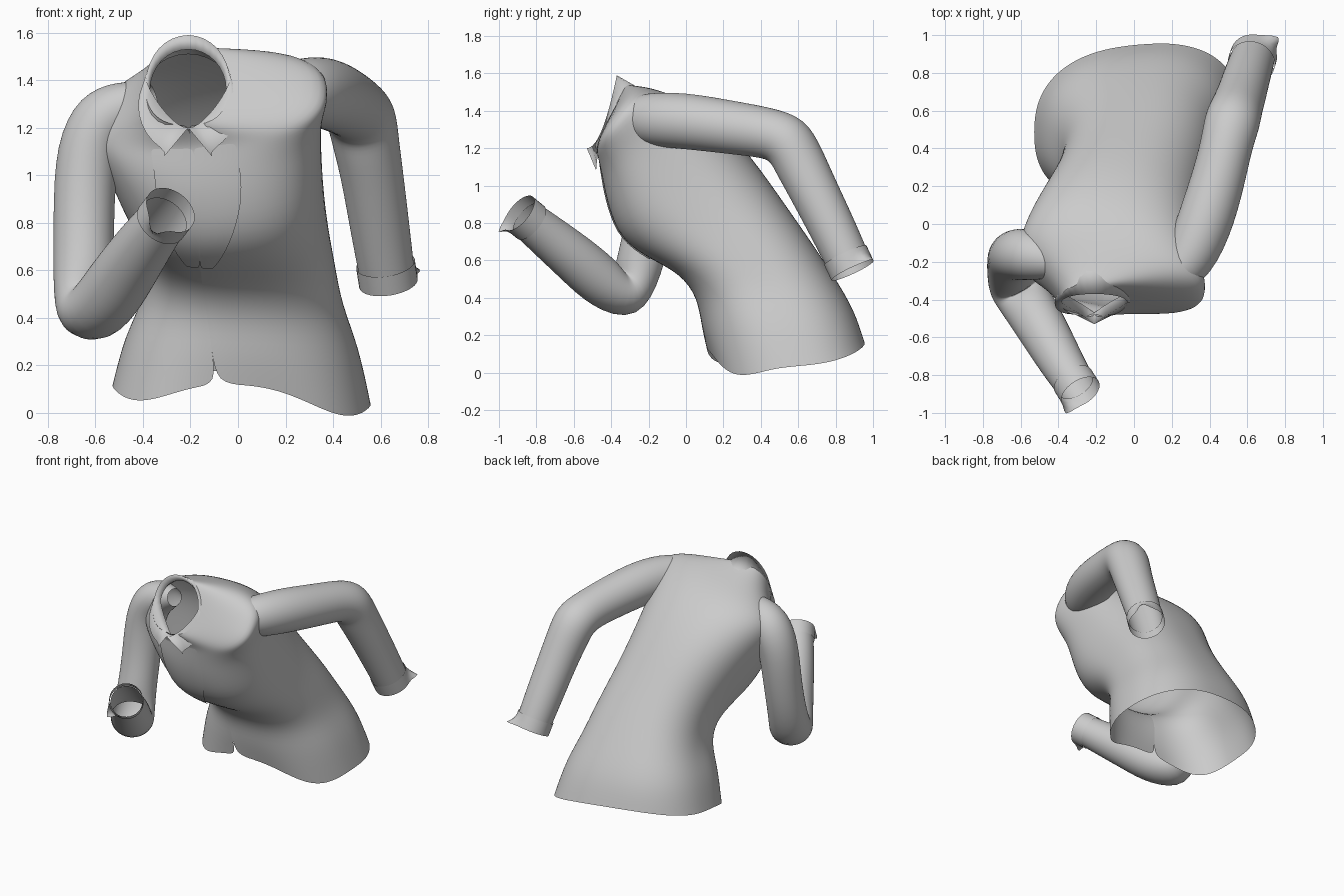
import bpy
import bmesh
from math import sin, cos, asin, pi, copysign
from mathutils import Vector

old = bpy.data.objects.get("Cube")
if old:
    bpy.data.objects.remove(old, do_unlink=True)

# Single cloth colour
cloth = bpy.data.materials.new("grey_cloth")
cloth.use_nodes = True
GREY = (0.6, 0.6, 0.6, 1)
cloth.diffuse_color = GREY
for node in cloth.node_tree.nodes:
    if node.type == 'BSDF_PRINCIPLED':
        node.inputs["Base Color"].default_value = GREY
        node.inputs["Roughness"].default_value = 0.8


def loft(name, rings, closed=False, levels=2):
    """Skin a list of point rings with quads and smooth the result."""
    bm = bmesh.new()
    rows = [[bm.verts.new(p) for p in ring] for ring in rings]
    count = len(rows[0])
    for low, high in zip(rows, rows[1:]):
        for i in range(count if closed else count - 1):
            j = (i + 1) % count
            bm.faces.new((low[i], low[j], high[j], high[i]))
    bmesh.ops.recalc_face_normals(bm, faces=bm.faces)
    mesh = bpy.data.meshes.new(name)
    bm.to_mesh(mesh)
    bm.free()
    mesh.materials.append(cloth)
    for poly in mesh.polygons:
        poly.use_smooth = True
    obj = bpy.data.objects.new(name, mesh)
    bpy.context.collection.objects.link(obj)
    if levels:
        mod = obj.modifiers.new("smooth", 'SUBSURF')
        mod.levels = mod.render_levels = levels
    return obj


def tube_rings(path, sides=16):
    """Rings square to a path of (x, y, z, radius), carried without twist."""
    pts = [Vector(p[:3]) for p in path]
    rings, prev, side = [], None, None
    for i, p in enumerate(pts):
        before = (p - pts[i - 1]).normalized() if i else Vector()
        after = (pts[i + 1] - p).normalized() if i + 1 < len(pts) else Vector()
        along = (before + after).normalized()
        if prev is None:
            side = along.orthogonal().normalized()
        else:
            side = prev.rotation_difference(along) @ side
        prev = along
        other = along.cross(side)
        r = path[i][3]
        rings.append([p + r * (side * cos(2 * pi * k / sides) + other * sin(2 * pi * k / sides))
                      for k in range(sides)])
    return rings


def spow(value, power):
    return copysign(abs(value) ** power, value)


# Torso sections from hem to neck:
# right x, left x, front y, front z, back y, back z, side tilt, opening x
SECTIONS = [
    (-.53, .56, .12, .12, .95, .17, -.04, -.09),
    (-.48, .51, .08, .26, .90, .34, -.02, -.11),
    (-.40, .44, .06, .40, .79, .52, -.01, -.13),
    (-.37, .41, -.03, .53, .67, .70, 0, -.15),
    (-.41, .38, -.20, .61, .53, .90, .01, -.16),
    (-.48, .36, -.35, .71, .39, 1.10, .03, -.16),
    (-.55, .35, -.41, .88, .25, 1.27, .04, -.16),
    (-.60, .35, -.43, 1.00, .10, 1.40, .05, -.17),
    (-.61, .38, -.44, 1.08, -.04, 1.47, .06, -.18),
    (-.56, .38, -.45, 1.13, -.16, 1.51, .06, -.19),
    (-.45, .16, -.465, 1.17, -.26, 1.53, .03, -.20),
    (-.39, -.04, -.49, 1.21, -.32, 1.54, 0, -.21),
]
POWER = 0.82


def torso_point(index, angle, lift=0.0):
    right, left, fy, fz, by, bz, tilt, _ = SECTIONS[index]
    s, c = spow(sin(angle), POWER), spow(cos(angle), POWER)
    half = (left - right) / 2
    sag = 0
    if index == 0:
        # Hem dips at the sides and in two scallops at the front
        sag = 0.07 * sin(angle) ** 2
        if c > 0:
            sag += 0.07 * sin(2 * angle) ** 2
    mid = Vector(((left + right) / 2, (fy + by) / 2, (fz + bz) / 2))
    reach = Vector((0, (fy - by) / 2, (fz - bz) / 2))
    point = mid + reach * c + Vector((half * s, -1.3 * tilt * s, tilt * s - sag))
    return point + reach.normalized() * lift


def front_angle(index, x):
    right, left = SECTIONS[index][:2]
    u = (2 * x - left - right) / (left - right)
    return asin(spow(max(-1, min(1, u)), 1 / POWER))


# Torso, with its edges meeting down the front
SEGMENTS = 40
torso = []
for i, section in enumerate(SECTIONS):
    start = front_angle(i, section[-1])
    torso.append([torso_point(i, start + 2 * pi * k / SEGMENTS)
                  for k in range(SEGMENTS + 1)])
loft("torso", torso)

# Front panels either side of the opening, narrowing to the waist
for name, sign in (("front_panel_right", -1), ("front_panel_left", 1)):
    rings = []
    for i in range(4, 10):
        width = min(0.18, 0.06 + 0.07 * (i - 4))
        seam = SECTIONS[i][-1]
        rings.append([torso_point(i, front_angle(i, seam + sign * width * k / 5), 0.006)
                      for k in range(6)])
    loft(name, rings)

# Collar: inner stand, fold line and turned-down leaf with pointed tips
STEPS = 32
stand, fold, leaf = [], [], []
for k in range(STEPS + 1):
    a = 2 * pi * k / STEPS
    back = (1 - cos(a)) / 2
    s = sin(a)
    side = 1 if k < STEPS / 2 else -1
    pinch = s * (.6 + .4 * min(1, 2 * back))
    lean = .16 * back ** .5
    stand.append((-.21 + .16 * pinch, -.47 + .9 * lean, 1.19 + .34 * back))
    fold.append((-.21 + .175 * pinch, -.53 + lean, 1.2 + .39 * back))
    out = .21 * s
    if back < 0.5:
        out = side * max(abs(out), .1)
    leaf.append((-.21 + out, -.48 + .25 * back ** 2, 1.08 + .43 * back))
loft("collar", [stand, fold, leaf], levels=0)

# Sleeves, each growing out of the shoulder
RIGHT_ARM = [
    (-.36, -.22, 1.33, .06), (-.46, -.19, 1.30, .11), (-.57, -.16, 1.245, .142),
    (-.64, -.16, 1.10, .138), (-.65, -.19, .82, .13), (-.65, -.25, .56, .132),
    (-.635, -.315, .40, .15), (-.56, -.43, .465, .142), (-.47, -.58, .60, .135),
    (-.38, -.74, .73, .12), (-.31, -.85, .82, .108),
]
LEFT_ARM = [
    (.05, -.29, 1.38, .05), (.16, -.28, 1.37, .10), (.27, -.23, 1.355, .145),
    (.37, -.02, 1.35, .155), (.45, .25, 1.31, .145), (.49, .42, 1.285, .14),
    (.52, .545, 1.25, .152), (.54, .605, 1.13, .142), (.565, .67, 1.0, .134),
    (.60, .79, .76, .127), (.625, .865, .60, .12),
]


def sleeve(name, path, tip):
    loft(name + "_sleeve", tube_rings(path), closed=True)
    # Cuff: slightly wider band with one corner drawn out
    end, last = Vector(path[-1][:3]), Vector(path[-2][:3])
    step = (end - last).normalized()
    radius = path[-1][3] + 0.008
    stations = [end - step * 0.03, end + step * 0.015, end + step * 0.06]
    rings = tube_rings([(*p, radius) for p in stations])
    target = Vector(tip)
    nearest = min(range(len(rings[-1])), key=lambda k: (rings[-1][k] - target).length)
    rings[-1][nearest] = target
    loft(name + "_cuff", rings, closed=True, levels=1)


sleeve("right", RIGHT_ARM, (-.37, -1.02, .73))
sleeve("left", LEFT_ARM, (.79, 1.0, .61))
